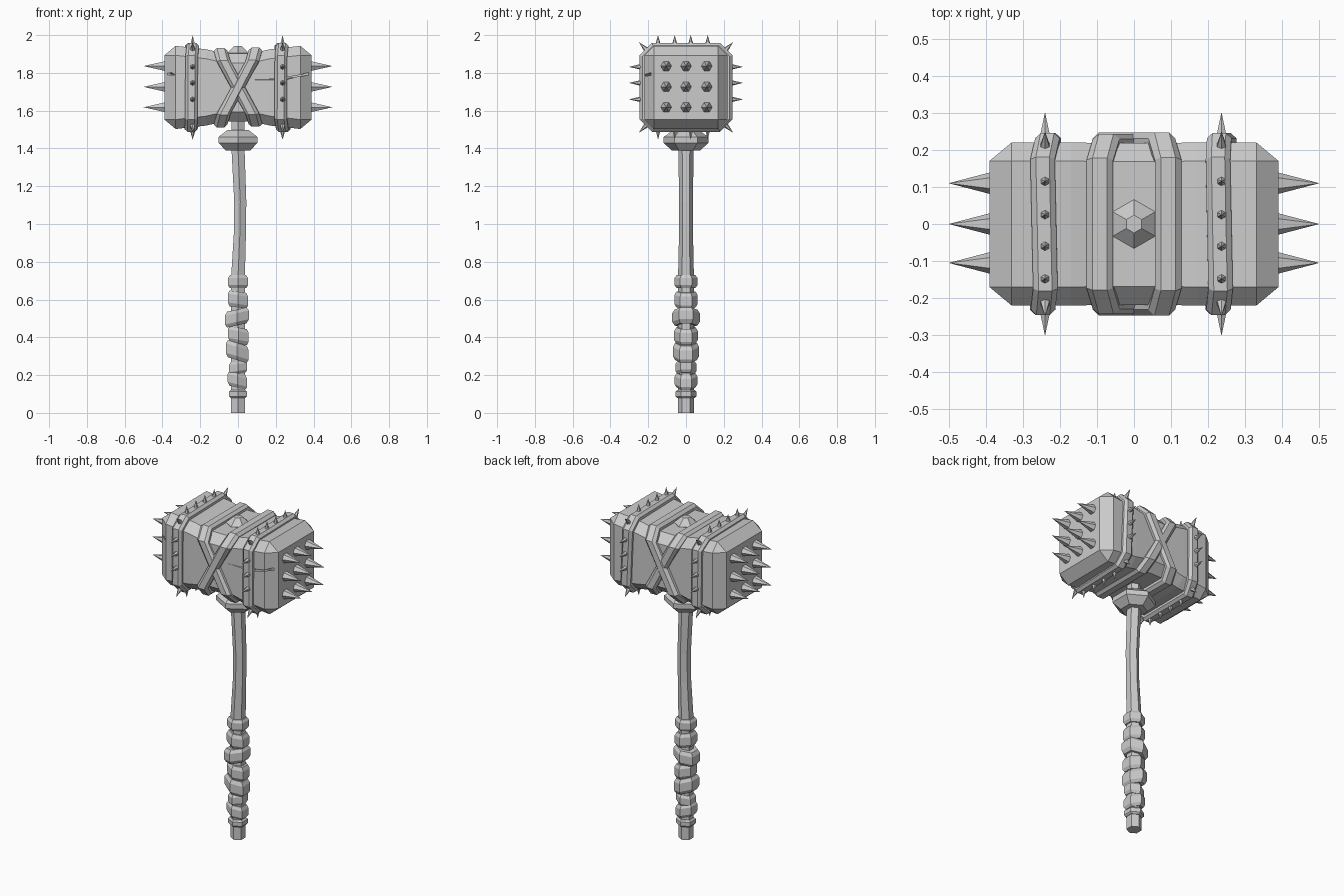
import bpy, bmesh, math, random
from mathutils import Vector, Matrix

random.seed(4)
if "Cube" in bpy.data.objects:
    bpy.data.objects.remove(bpy.data.objects["Cube"])

GREY = (0.6, 0.6, 0.6, 1)
mat = bpy.data.materials.new("plain grey")
mat.use_nodes = True
mat.diffuse_color = GREY
mat.node_tree.nodes["Principled BSDF"].inputs["Base Color"].default_value = GREY

MID = 1.723  # height of the head's centre


def finish(name, bm):
    bmesh.ops.remove_doubles(bm, verts=bm.verts, dist=1e-5)
    bmesh.ops.recalc_face_normals(bm, faces=bm.faces)
    mesh = bpy.data.meshes.new(name)
    bm.to_mesh(mesh)
    bm.free()
    mesh.materials.append(mat)
    obj = bpy.data.objects.new(name, mesh)
    bpy.context.scene.collection.objects.link(obj)
    return obj


def loft(bm, rings, closed=False):
    """Skin a list of point rings; cap the ends unless it closes on itself."""
    vs = [[bm.verts.new(p) for p in ring] for ring in rings]
    n = len(vs[0])
    pairs = list(zip(vs, vs[1:])) + ([(vs[-1], vs[0])] if closed else [])
    for a, b in pairs:
        for i in range(n):
            j = (i + 1) % n
            bm.faces.new((a[i], a[j], b[j], b[i]))
    if not closed:
        bm.faces.new(vs[0])
        bm.faces.new(vs[-1])


def hexagon(r, z, x=0, tilt=0):
    """Hexagon pointing along y; tilt is the rise in z per unit x."""
    pts = []
    for k in range(6):
        a = math.pi / 2 + k * math.pi / 3
        px = r * math.cos(a)
        pts.append((x + px, r * math.sin(a), z + px * tilt))
    return pts


def octagon(hy, hz, c):
    """Chamfered rectangle in y and z, starting at the upper right side."""
    s = [(hy, hz - c), (hy - c, hz)]
    top = s + [(-y, z) for y, z in reversed(s)]
    return top + [(-y, -z) for y, z in top]


# Head: chamfered block, pinched in the middle
bm = bmesh.new()
rings = []
for x, hy, hz, c in [(0.39, 0.17, 0.17, 0), (0.33, 0.22, 0.22, 0.05),
                     (0.17, 0.22, 0.202, 0.05), (0.07, 0.218, 0.18, 0.05)]:
    rings.append([(x, y, MID + z) for y, z in octagon(hy, hz, c)])
rings += [[(-x, y, z) for x, y, z in r] for r in reversed(rings)]
loft(bm, rings)
head = finish("hammer_head", bm)

# Cracks in the front of the head, cut as wedges
cracks = [[(0.08, 1.753), (0.22, 1.765), (0.42, 1.85), (0.42, 1.80), (0.25, 1.752)],
          [(-0.42, 1.83), (-0.33, 1.787), (-0.42, 1.77)]]
for outline in cracks:
    bm = bmesh.new()
    centre = sum(z for x, z in outline) / len(outline)
    loft(bm, [[(x, -0.26, z) for x, z in outline],
              [(x, -0.185, centre + (z - centre) * 0.4) for x, z in outline]])
    cutter = finish("crack_cutter", bm)
    cutter.hide_render = True
    mod = head.modifiers.new("crack", "BOOLEAN")
    mod.operation, mod.solver, mod.object = "DIFFERENCE", "EXACT", cutter
    bpy.context.view_layer.objects.active = head
    bpy.ops.object.modifier_apply(modifier=mod.name)
    bpy.data.objects.remove(cutter)


def strap(name, hy, hz, c, half, thick, xs):
    """Bevelled strap around the head; xs shifts each corner sideways."""
    bm = bmesh.new()
    section = [(-half, -0.02), (-half, thick * 0.45), (-half * 0.55, thick),
               (half * 0.55, thick), (half, thick * 0.45), (half, -0.02)]
    loops = [octagon(hy + t, hz + t, c + 0.586 * t) for _, t in section]
    rings = [[(xs[k] + dx, *loop[k]) for (dx, _), loop in zip(section, loops)]
             for k in range(8)]
    loft(bm, rings, closed=True)
    bmesh.ops.translate(bm, verts=bm.verts, vec=(0, 0, MID))
    return finish(name, bm)


# Crossed straps: each leans over on the front and the back
for side, name in ((1, "left"), (-1, "right")):
    xs = [side * v for v in (0.075, 0.092, 0.092, 0.075)]
    strap("cross_strap_" + name, 0.218, 0.183, 0.05, 0.036,
          0.027 + 0.002 * side, xs + [-x for x in xs])


def spike(bm, base, direction, r, length):
    d = Vector(direction).normalized()
    turn = Vector((0, 0, 1)).rotation_difference(d).to_matrix().to_4x4()
    bmesh.ops.create_cone(bm, cap_ends=True, segments=6, radius1=r, radius2=0.0,
                          depth=length,
                          matrix=Matrix.Translation(Vector(base) + d * length / 2) @ turn)


# Studded bands with uneven edges, and their spikes
for side, name in ((1, "left"), (-1, "right")):
    cx = 0.238 * side - 0.002
    xs = [cx + random.uniform(-0.012, 0.012) for _ in range(8)]
    strap("spiked_band_" + name, 0.22, 0.21, 0.05, 0.033, 0.025, xs)
    bm = bmesh.new()
    for s in (1, -1):
        for y in (-0.148, -0.06, 0.025, 0.115):
            spike(bm, (cx, y, MID + s * 0.225), (0, 0, s), 0.015, 0.052)
        for z in (1.832, 1.747, 1.66):
            spike(bm, (cx, s * 0.24, z), (0, s, 0), 0.015, 0.062)
        for t in (1, -1):
            spike(bm, (cx, s * 0.2, MID + t * 0.19), (0, s, t), 0.018, 0.07)
    finish("band_spikes_" + name, bm)

    # Large spikes on the striking face
    bm = bmesh.new()
    for y in (-0.105, 0, 0.11):
        for dz in (-0.105, 0.003, 0.113):
            spike(bm, (side * 0.385, y, MID + dz), (side, 0, 0), 0.03, 0.115)
    finish("face_spikes_" + name, bm)


def turned(name, profile):
    """Hexagonal part from (radius, height, x shift, tilt) rows."""
    bm = bmesh.new()
    loft(bm, [hexagon(*row) for row in profile])
    return finish(name, bm)


# Handle, slightly bowed, with its tip showing on top of the head
turned("handle", [(0.042, 0), (0.042, 0.72), (0.037, 0.95, 0.01), (0.037, 1.12, 0.012),
                  (0.04, 1.4, 0.0), (0.04, 1.62, 0.0)])
turned("handle_tip", [(0.066, 1.88), (0.066, 1.905), (0.024, 1.942)])
turned("collar", [(0.075, 1.39), (0.12, 1.43), (0.12, 1.46), (0.066, 1.497)])

# Grip wraps: height, half height, radius, x shift, tilt
wraps = [(0.1, 0.022, 0.055, 0, 0), (0.172, 0.038, 0.06, -0.003, -0.25),
         (0.24, 0.033, 0.056, 0, 0.15), (0.325, 0.045, 0.07, -0.004, -0.3),
         (0.41, 0.042, 0.063, 0.002, -0.2), (0.505, 0.042, 0.073, -0.006, 0.22),
         (0.6, 0.042, 0.062, 0, -0.15), (0.695, 0.034, 0.061, 0, 0)]
for i, (z, h, r, x, tilt) in enumerate(wraps):
    turned(f"grip_wrap_{i + 1}", [(r * 0.82, z - h, x, tilt), (r, z - h * 0.55, x, tilt),
                                  (r, z + h * 0.55, x, tilt), (r * 0.82, z + h, x, tilt)])
